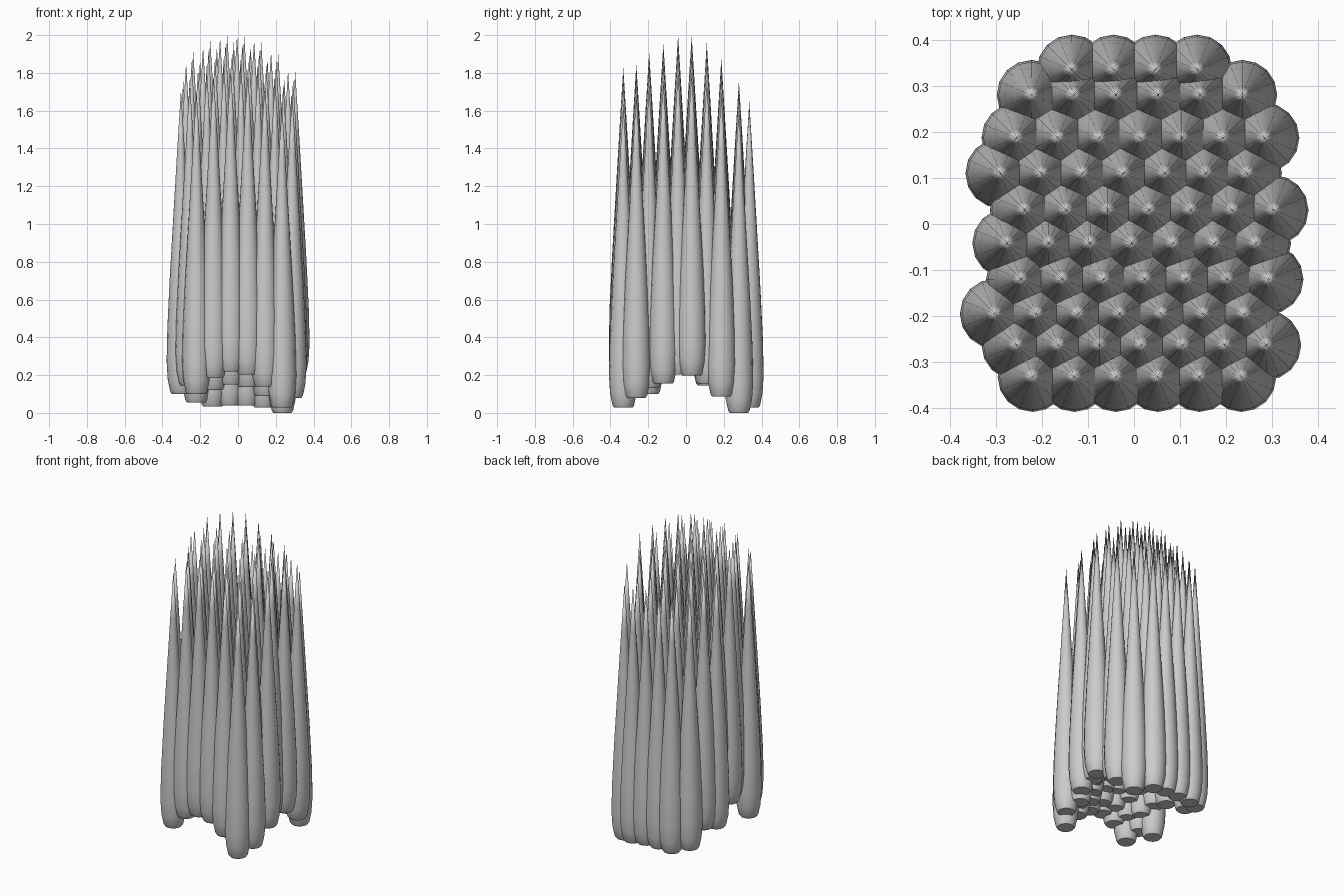
import bpy, bmesh, math

if "Cube" in bpy.data.objects:
    bpy.data.objects.remove(bpy.data.objects["Cube"])

SIDES = 16
LENGTH = 1.61
# spike profile: radius, height above its own base
PROFILE = [(0.049, 0.0), (0.057, 0.012), (0.070, 0.075), (0.076, 0.17), (0.072, 0.35),
           (0.059, 0.62), (0.037, 1.0), (0.018, 1.32)]
# rows back to front: y, first x, last x, count, base height mid-row, droop toward the ends
ROWS = [
    (0.335, -0.135, 0.137, 4, 0.04, 0.5),
    (0.28, -0.222, 0.235, 6, 0.15, 2.3),
    (0.187, -0.255, 0.283, 7, 0.27, 2.0),
    (0.11, -0.29, 0.245, 7, 0.35, 2.8),
    (0.03, -0.237, 0.303, 7, 0.39, 1.85),
    (-0.042, -0.275, 0.265, 7, 0.39, 2.3),
    (-0.12, -0.245, 0.292, 7, 0.35, 2.0),
    (-0.195, -0.302, 0.240, 7, 0.30, 2.5),
    (-0.263, -0.255, 0.287, 7, 0.24, 1.7),
    (-0.332, -0.22, 0.233, 6, 0.22, 3.0),
]


def spike_mesh():
    bm = bmesh.new()
    rings = []
    for r, z in PROFILE:
        rings.append([bm.verts.new((r * math.cos(2 * math.pi * i / SIDES),
                                    r * math.sin(2 * math.pi * i / SIDES), z))
                      for i in range(SIDES)])
    tip = bm.verts.new((0, 0, LENGTH))
    bm.faces.new(rings[0][::-1])
    for a, b in zip(rings, rings[1:]):
        for i in range(SIDES):
            j = (i + 1) % SIDES
            bm.faces.new((a[i], a[j], b[j], b[i]))
    for i in range(SIDES):
        bm.faces.new((rings[-1][i], rings[-1][(i + 1) % SIDES], tip))
    me = bpy.data.meshes.new("spike")
    bm.to_mesh(me)
    bm.free()
    return me


# one spike, shaded smooth except at the base rim
mesh = spike_mesh()
first = None

# packed rows of spikes, domed toward the middle
for row, (y, x0, x1, count, base, droop) in enumerate(ROWS):
    for i in range(count):
        x = x0 + (x1 - x0) * i / (count - 1)
        z = max(0.0, base - droop * (x + 0.02) ** 2)
        spike = bpy.data.objects.new(f"spike_row{row + 1}_{i + 1}", mesh)
        spike.location = (x, y, z)
        bpy.context.collection.objects.link(spike)
        first = first or spike

bpy.context.view_layer.objects.active = first
first.select_set(True)
bpy.ops.object.shade_smooth_by_angle(angle=math.radians(35))
